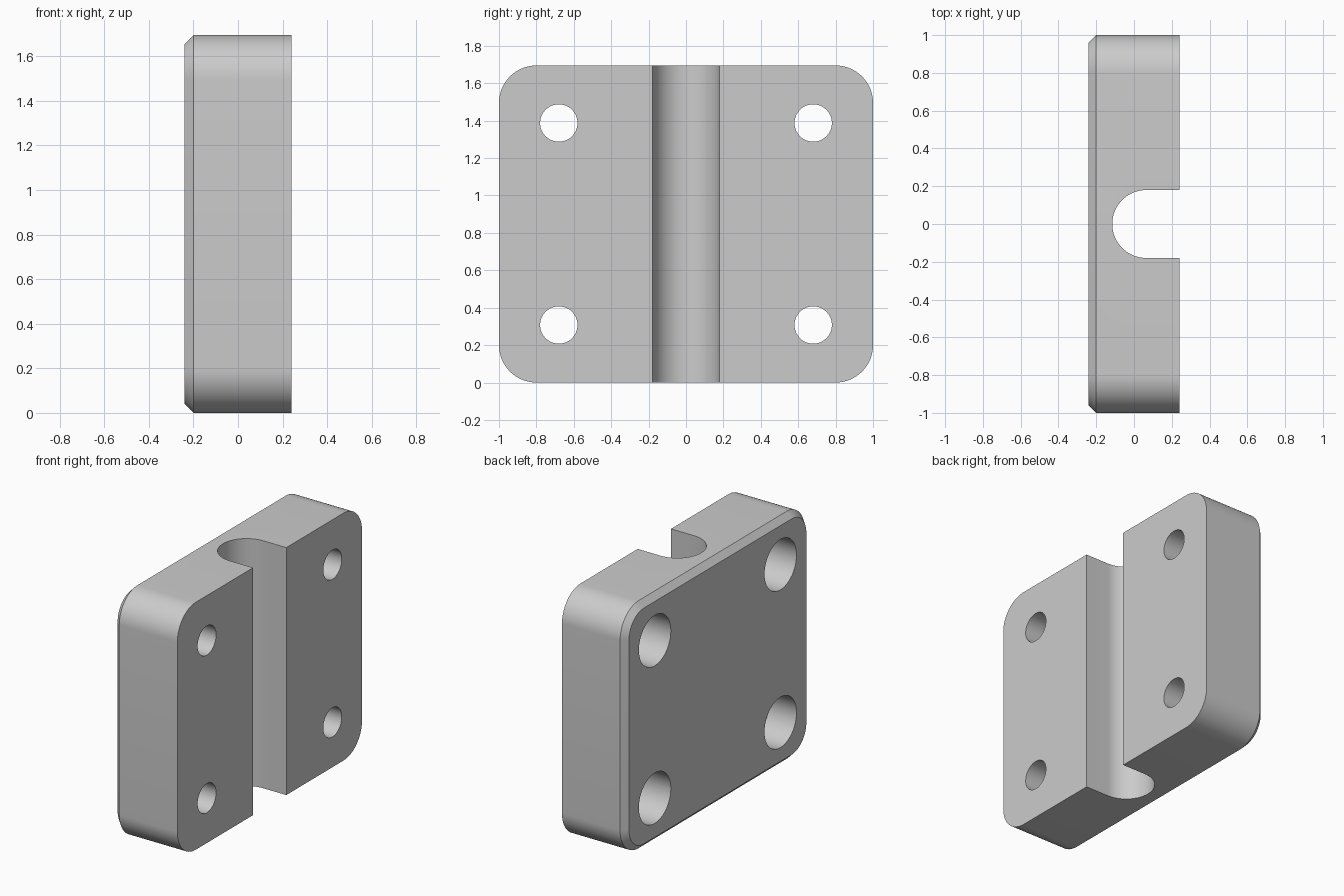
import bpy, bmesh
from math import sin, cos, pi, radians
from mathutils import Vector

HEIGHT, HALF_T = 1.695, 0.24
CHAMFER, CORNER = 0.04, 0.2

cube = bpy.data.objects.get("Cube")
if cube:
    bpy.data.objects.remove(cube, do_unlink=True)

grey = bpy.data.materials.new("plain grey")
grey.use_nodes = True
grey.diffuse_color = (0.6, 0.6, 0.6, 1)
grey.node_tree.nodes["Principled BSDF"].inputs["Base Color"].default_value = grey.diffuse_color


def arc(cx, cy, r, start, end, steps):
    angles = [radians(start + (end - start) * i / steps) for i in range(steps + 1)]
    return [(cx + r * cos(a), cy + r * sin(a)) for a in angles]


def loft(name, rings):
    """Closed solid skinned through matching rings of points."""
    bm = bmesh.new()
    loops = [[bm.verts.new(p) for p in ring] for ring in rings]
    bm.faces.new(loops[0])
    bm.faces.new(loops[-1])
    n = len(loops[0])
    for a, b in zip(loops, loops[1:]):
        for i in range(n):
            j = (i + 1) % n
            bm.faces.new((a[i], a[j], b[j], b[i]))
    bmesh.ops.recalc_face_normals(bm, faces=bm.faces)
    mesh = bpy.data.meshes.new(name)
    bm.to_mesh(mesh)
    bm.free()
    mesh.materials.append(grey)
    obj = bpy.data.objects.new(name, mesh)
    bpy.context.collection.objects.link(obj)
    return obj


def plate_ring(x, inset):
    """Rounded rectangle outline across the plate."""
    y, z, r = 1 - CORNER, HEIGHT / 2 - CORNER, CORNER - inset
    outline = []
    for k, (sy, sz) in enumerate([(1, 1), (-1, 1), (-1, -1), (1, -1)]):
        outline += arc(sy * y, sz * z, r, 90 * k, 90 * k + 90, 16)
    return [Vector((x, a, b + HEIGHT / 2)) for a, b in outline]


def bore(name, y, z, r, x0, x1):
    circle = arc(y, z, r, 0, 360, 48)[:-1]
    return loft(name, [[(x, a, b) for a, b in circle] for x in (x0, x1)])


# Plate with one chamfered face
plate = loft("clamp_plate", [plate_ring(-HALF_T, CHAMFER),
                             plate_ring(-HALF_T + CHAMFER, 0),
                             plate_ring(HALF_T, 0)])

# Round-bottomed vertical groove
groove = [(0.5, 0.18)] + arc(0.065, 0, 0.18, 90, 270, 32) + [(0.5, -0.18)]
cutters = [loft("groove_cutter", [[(x, y, z) for x, y in groove] for z in (-0.2, HEIGHT + 0.2)])]

# Four through holes, counterbored from the chamfered face
for y in (-0.68, 0.68):
    for dz in (-0.54, 0.54):
        z = HEIGHT / 2 + dz
        cutters.append(bore("bolt_hole_cutter", y, z, 0.1, -0.5, 0.5))
        cutters.append(bore("counterbore_cutter", y, z, 0.173, -0.5, -HALF_T + 0.21))

bpy.ops.object.select_all(action='DESELECT')
bpy.context.view_layer.objects.active = plate
plate.select_set(True)
for cutter in cutters:
    cutter.hide_render = True
    mod = plate.modifiers.new("cut", 'BOOLEAN')
    mod.operation, mod.solver, mod.object = 'DIFFERENCE', 'EXACT', cutter
    bpy.ops.object.modifier_apply(modifier=mod.name)
    bpy.data.objects.remove(cutter, do_unlink=True)

bpy.ops.object.shade_smooth_by_angle(angle=radians(30))
